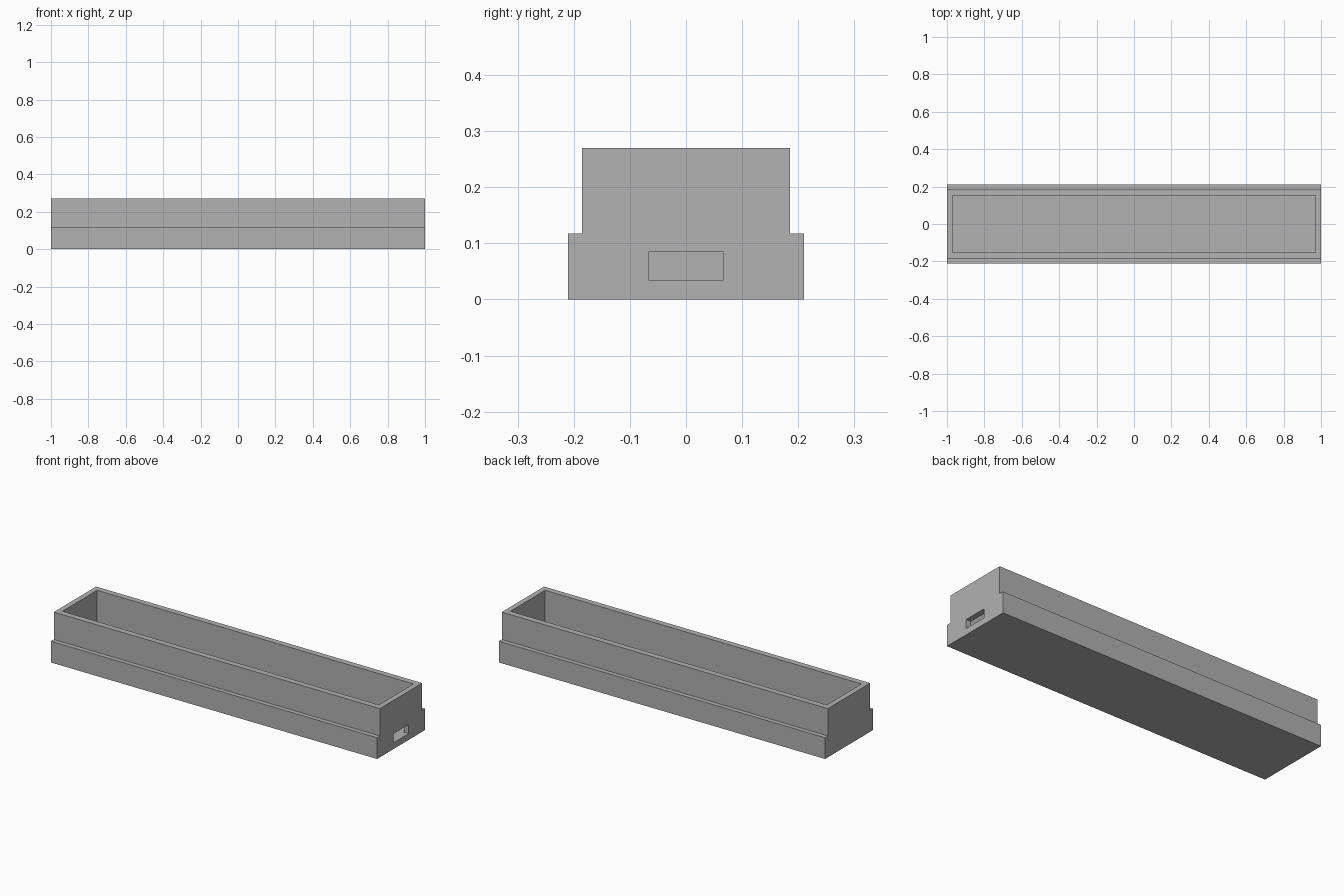
import bpy
import bmesh

default = bpy.data.objects.get("Cube")
if default:
    bpy.data.objects.remove(default, do_unlink=True)

LENGTH = 2.0
HEIGHT = 0.27
BASE_HALF, BODY_HALF, LEDGE = 0.21, 0.185, 0.118   # stepped cross-section
INNER_X, INNER_Y, FLOOR = 0.97, 0.152, 0.034       # open cavity

grey = bpy.data.materials.new("plain grey")
grey.use_nodes = True
colour = (0.445, 0.445, 0.445, 1.0)
grey.diffuse_color = colour
grey.node_tree.nodes["Principled BSDF"].inputs["Base Color"].default_value = colour


def add_object(name, bm):
    bmesh.ops.recalc_face_normals(bm, faces=bm.faces)
    mesh = bpy.data.meshes.new(name)
    bm.to_mesh(mesh)
    bm.free()
    mesh.materials.append(grey)
    obj = bpy.data.objects.new(name, mesh)
    bpy.context.collection.objects.link(obj)
    return obj


def add_box(name, low, high):
    bm = bmesh.new()
    bmesh.ops.create_cube(bm, size=1)
    for v in bm.verts:
        v.co = [b if c > 0 else a for a, b, c in zip(low, high, v.co)]
    return add_object(name, bm)


def cut(target, cutter):
    cutter.hide_render = True
    mod = target.modifiers.new("cut", 'BOOLEAN')
    mod.operation = 'DIFFERENCE'
    mod.solver = 'EXACT'
    mod.object = cutter
    bpy.context.view_layer.objects.active = target
    bpy.ops.object.modifier_apply(modifier=mod.name)
    bpy.data.objects.remove(cutter, do_unlink=True)


# Tray body: stepped profile swept along its length
half = [(BASE_HALF, 0), (BASE_HALF, LEDGE), (BODY_HALF, LEDGE), (BODY_HALF, HEIGHT)]
profile = half + [(-y, z) for y, z in reversed(half)]
bm = bmesh.new()
end = bm.faces.new([bm.verts.new((-LENGTH / 2, y, z)) for y, z in profile])
swept = bmesh.ops.extrude_face_region(bm, geom=[end], use_keep_orig=True)
bmesh.ops.translate(bm, vec=(LENGTH, 0, 0),
                    verts=[g for g in swept["geom"] if isinstance(g, bmesh.types.BMVert)])
tray = add_object("tray_body", bm)

# Open cavity
cut(tray, add_box("cavity_cutter", (-INNER_X, -INNER_Y, FLOOR), (INNER_X, INNER_Y, HEIGHT + 0.1)))

# Slot through the wall of one end
cut(tray, add_box("slot_cutter", (0.9, -0.067, FLOOR + 0.001), (1.1, 0.067, 0.085)))
